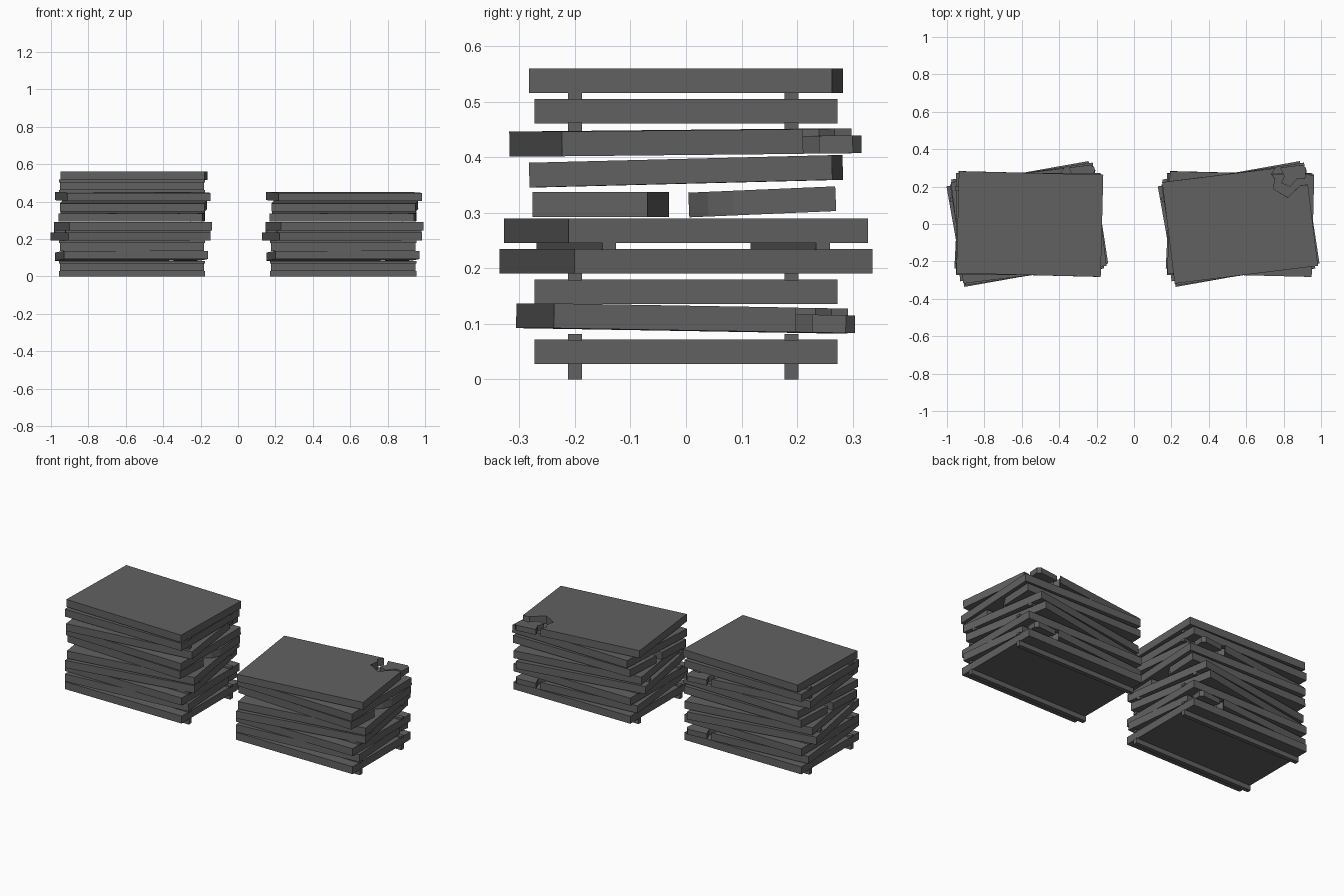
import bpy, bmesh, math
from mathutils import Matrix, Euler

if "Cube" in bpy.data.objects:
    bpy.data.objects.remove(bpy.data.objects["Cube"])

mat = bpy.data.materials.new("dark grey stone")
mat.diffuse_color = (0.12, 0.12, 0.12, 1)
mat.use_nodes = True
mat.node_tree.nodes["Principled BSDF"].inputs["Base Color"].default_value = mat.diffuse_color

L, W, T = 0.386, 0.273, 0.0445   # half length, half width, thickness of a slab


def prism(name, poly, height, loc, yaw=0.0, tilt=0.0):
    """Extrude a flat outline, centred in height, then turn and place it."""
    bm = bmesh.new()
    f = bm.faces.new([bm.verts.new((x, y, -height / 2)) for x, y in poly])
    ext = bmesh.ops.extrude_face_region(bm, geom=[f])
    vs = [v for v in ext["geom"] if isinstance(v, bmesh.types.BMVert)]
    bmesh.ops.translate(bm, vec=(0, 0, height), verts=vs)
    bmesh.ops.recalc_face_normals(bm, faces=bm.faces)
    bm.transform(Matrix.Translation(loc) @ Euler((tilt, 0, yaw)).to_matrix().to_4x4())
    me = bpy.data.meshes.new(name)
    bm.to_mesh(me)
    bm.free()
    me.materials.append(mat)
    ob = bpy.data.objects.new(name, me)
    bpy.context.collection.objects.link(ob)


def rect(x0, x1, y0, y1):
    return [(x0, y0), (x1, y0), (x1, y1), (x0, y1)]


WHOLE = rect(-L, L, -W, W)
# slab with a jagged broken corner, and the chunk that fell from it
BROKEN = [(-L, -W), (L, -W), (L, 0.165), (0.345, 0.165), (0.27, 0.11),
          (0.20, 0.165), (0.215, 0.215), (0.20, 0.245), (0.225, W), (-L, W)]
CHUNK = [(0.375, 0.195), (0.335, 0.205), (0.29, 0.165), (0.245, 0.19),
         (0.265, 0.225), (0.25, W), (0.37, W), (L, 0.255)]
# two halves of the slab that split lengthwise
HALF_A = rect(-L, L, -0.258, -0.05)
HALF_B = [(-L, 0.02), (-0.1, 0.03), (0.1, 0.015), (0.25, 0.03), (0.31, 0.005),
          (0.36, 0.04), (L, 0.085), (L, 0.27), (-L, 0.27)]

# outline, x shift, middle height, yaw, tilt
SLABS = [
    ("slab", WHOLE, 0.0, 0.050, 0.0, 0.0),
    ("broken_slab", BROKEN, -0.002, 0.110, 0.088, -0.017),
    ("slab", WHOLE, 0.0, 0.158, 0.0, 0.0),
    ("slab", WHOLE, -0.008, 0.213, 0.176, 0.0),
    ("slab", WHOLE, 0.006, 0.268, 0.152, 0.0),
    ("split_slab_front", HALF_A, 0.005, 0.315, -0.05, 0.0),
    ("split_slab_back", HALF_B, 0.005, 0.314, 0.0, 0.043),
    ("slab", WHOLE, 0.008, 0.375, -0.025, 0.025),
    ("broken_slab", BROKEN, 0.004, 0.427, 0.123, 0.010),
    ("slab", WHOLE, 0.0, 0.483, 0.0, 0.0),
    ("slab", WHOLE, 0.010, 0.538, -0.025, 0.0),
]
# bottom, top, yaw of each pair of runners
RUNNERS = [(0.0, 0.03, 0), (0.07, 0.082, 0), (0.178, 0.192, 0),
           (0.233, 0.248, 0.152), (0.448, 0.463, 0), (0.503, 0.518, 0)]

# tall stack on the left, shorter one on the right
for side, cx, limit in (("left", -0.567, 1.0), ("right", 0.563, 0.45)):
    for name, poly, dx, z, yaw, tilt in SLABS:
        if z > limit:
            continue
        prism(f"{side}_{name}", poly, T, (cx + dx, 0, z), yaw, tilt)
        if poly is BROKEN:
            prism(f"{side}_chunk", CHUNK, 0.032, (cx + dx, 0, z - 0.006), yaw, tilt)
    for z0, z1, yaw in RUNNERS:
        if z0 > limit - 0.01:
            continue
        for y in (-0.2, 0.19):
            prism(f"{side}_runner", rect(-0.391, 0.391, y - 0.0125, y + 0.0125),
                  z1 - z0, (cx, 0, (z0 + z1) / 2), yaw)
